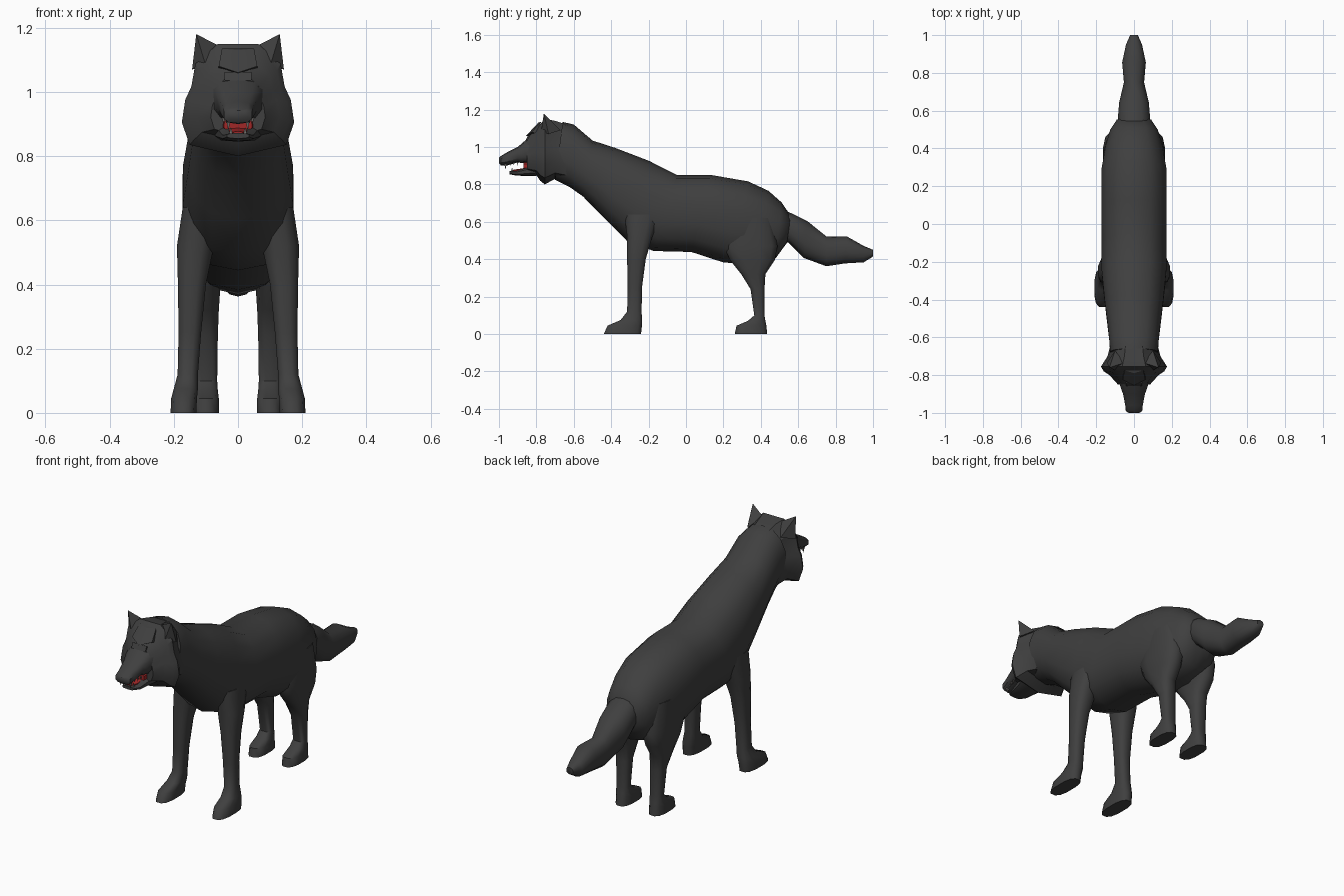
import bpy, bmesh, math
from mathutils import Vector

cube = bpy.data.objects.get("Cube")
if cube:
    bpy.data.objects.remove(cube)


def material(name, rgb):
    m = bpy.data.materials.new(name)
    m.use_nodes = True
    m.diffuse_color = (*rgb, 1)
    bsdf = next(n for n in m.node_tree.nodes if n.type == 'BSDF_PRINCIPLED')
    bsdf.inputs["Base Color"].default_value = (*rgb, 1)
    bsdf.inputs["Roughness"].default_value = 0.9
    return m


COAT = material("charcoal_coat", (0.05, 0.05, 0.05))
RED = material("mouth_red", (0.35, 0.02, 0.02))
TEETH = material("dull_teeth", (0.16, 0.15, 0.14))


def finish(name, bm, mat, angle=35):
    bmesh.ops.recalc_face_normals(bm, faces=bm.faces)
    me = bpy.data.meshes.new(name)
    bm.to_mesh(me)
    bm.free()
    me.materials.append(mat)
    me.shade_smooth()
    me.set_sharp_from_angle(angle=math.radians(angle))
    ob = bpy.data.objects.new(name, me)
    bpy.context.collection.objects.link(ob)
    return ob


def loft(name, rings, mat=COAT, angle=35):
    """Skin a list of point rings and close both ends."""
    bm = bmesh.new()
    loops = [[bm.verts.new(p) for p in ring] for ring in rings]
    n = len(loops[0])
    for a, b in zip(loops, loops[1:]):
        for i in range(n):
            j = (i + 1) % n
            bm.faces.new((a[i], a[j], b[j], b[i]))
    bm.faces.new(loops[0])
    bm.faces.new(loops[-1])
    return finish(name, bm, mat, angle)


def hull(name, points, mat=COAT):
    bm = bmesh.new()
    for p in points:
        bm.verts.new(p)
    bmesh.ops.convex_hull(bm, input=bm.verts)
    return finish(name, bm, mat, 20)


def soft(t, power):
    return math.copysign(abs(t) ** power, t)


def oval(centre, u, v, sides=12, power=0.85):
    c, u, v = Vector(centre), Vector(u), Vector(v)
    angles = [2 * math.pi * (i + 0.5) / sides for i in range(sides)]
    return [c + u * soft(math.cos(a), power) + v * soft(math.sin(a), power) for a in angles]


def spine_ring(yt, zt, yb, zb, w):
    top, low = Vector((0, yt, zt)), Vector((0, yb, zb))
    return oval((top + low) / 2, (w * 1.03, 0, 0), (top - low) / 2 * 1.03, sides=14)


# Neck, torso and rump: top y, z, bottom y, z, half width
torso = [(-.66, 1.13, -.70, .83, .125), (-.60, 1.115, -.62, .79, .13),
         (-.50, 1.03, -.55, .74, .14), (-.38, .99, -.42, .61, .155),
         (-.20, .92, -.31, .50, .17), (-.05, .845, -.17, .45, .172),
         (.13, .845, .03, .445, .172), (.33, .81, .20, .39, .172),
         (.44, .76, .36, .375, .15), (.51, .70, .48, .41, .125),
         (.56, .63, .54, .49, .09)]
loft("body", [spine_ring(*r) for r in torso], angle=60)

# Bushy tail
tail = [(.50, .67, .50, .50, .07), (.56, .645, .55, .49, .085), (.65, .60, .63, .41, .078),
        (.75, .52, .75, .365, .053), (.86, .52, .85, .38, .062),
        (.95, .47, .95, .385, .042), (1.0, .45, 1.0, .415, .02)]
loft("tail", [spine_ring(*r) for r in tail], angle=60)

# Head with a flared cheek ruff
HALF = [(0, 1), (.36, 1), (.76, .82), (.83, .62), (.94, .5), (1, .3), (.86, .1), (0, 0)]
FACE = HALF + [(-x, z) for x, z in HALF[-2:0:-1]]


def head_ring(y, w, low, top):
    return [(x * w, y, low + z * (top - low)) for x, z in FACE]


head = [(-.64, .125, .82, 1.12), (-.70, .14, .83, 1.14), (-.755, .175, .80, 1.15),
        (-.78, .16, .82, 1.12), (-.80, .13, .85, 1.095), (-.85, .085, .865, 1.05)]
loft("head", [head_ring(*r) for r in head], angle=30)


# Upper and lower jaws, open at the front
def jaw_ring(y, w, low, top):
    return oval((0, y, (low + top) / 2), (w, 0, 0), (0, 0, (top - low) / 2), sides=10, power=0.7)


muzzle = [(-.81, .085, .90, 1.06), (-.86, .075, .912, 1.035), (-.90, .06, .918, 1.0),
          (-.96, .048, .90, .97), (-.99, .045, .902, .952), (-1.0, .03, .915, .942)]
loft("muzzle", [jaw_ring(*r) for r in muzzle], angle=45)
lower = [(-.80, .075, .845, .91), (-.86, .06, .845, .89), (-.91, .05, .848, .872),
         (-.945, .035, .855, .872)]
loft("lower_jaw", [jaw_ring(*r) for r in lower], angle=45)

# Mouth lining, tongue and teeth
throat = [(-.845, .05, .875, .925), (-.868, .045, .875, .922)]
loft("mouth_lining", [jaw_ring(*r) for r in throat], RED)
tongue = [(-.85, .03, .875, .89), (-.90, .028, .87, .882), (-.932, .015, .868, .877)]
loft("tongue", [jaw_ring(*r) for r in tongue], RED)


def tooth(name, x, y, z, height, r=0.006):
    hull(name, [(x - r, y - r, z), (x + r, y - r, z), (x + r, y + r, z),
                (x - r, y + r, z), (x, y, z + height)], TEETH)


# Brow wedge over the eyes
hull("brow", [(0, -.855, 1.06), (0, -.79, 1.13), (0, -.80, 1.05)]
     + [p for s in (-1, 1) for p in ((s * .06, -.825, 1.08), (s * .05, -.775, 1.135),
                                     (s * .06, -.79, 1.07))])
hull("eye_ridge", [(s * .042, y, z) for s in (-1, 1) for y, z in
                   ((-.857, 1.036), (-.845, 1.062), (-.80, 1.04))])

# Legs: height, back-to-front range, inner and outer edge
FRONT = [(.64, -.33, -.13, .05, .172), (.52, -.315, -.18, .075, .19),
         (.40, -.315, -.215, .10, .187), (.25, -.312, -.235, .115, .185),
         (.12, -.315, -.237, .125, .188), (.075, -.35, -.235, .125, .20),
         (.045, -.42, -.235, .128, .208), (.0, -.44, -.24, .13, .21)]
HIND = [(.62, .22, .46, .03, .16), (.47, .20, .49, .04, .165), (.395, .235, .475, .055, .16),
        (.32, .295, .425, .06, .15), (.24, .345, .42, .063, .14), (.10, .365, .42, .065, .135),
        (.07, .33, .425, .063, .138), (.045, .27, .43, .06, .14), (.0, .26, .435, .06, .14)]


def leg_ring(z, y0, y1, x0, x1, side):
    return oval((side * (x0 + x1) / 2, (y0 + y1) / 2, z), ((x1 - x0) / 2 * 1.03, 0, 0),
                (0, (y1 - y0) / 2 * 1.02, 0), power=0.75)


for side, word in ((1, "left"), (-1, "right")):
    loft(f"front_leg_{word}", [leg_ring(*r, side) for r in FRONT], angle=50)
    loft(f"hind_leg_{word}", [leg_ring(*r, side) for r in HIND], angle=50)
    # Pointed ear
    hull(f"ear_{word}", [(side * x, y, z) for x, y, z in
                         ((.13, -.76, 1.18), (.052, -.735, 1.14), (.143, -.735, 1.07),
                          (.10, -.67, 1.09), (.10, -.775, 1.08))])
    # Fangs and small teeth
    tooth(f"upper_fang_{word}", side * .03, -.965, .908, -.03)
    tooth(f"lower_fang_{word}", side * .022, -.93, .866, .026)
    for i in range(3):
        tooth(f"upper_tooth_{word}_{i}", side * (.036 + i * .005), -.94 + i * .02, .92, -.02, .004)
